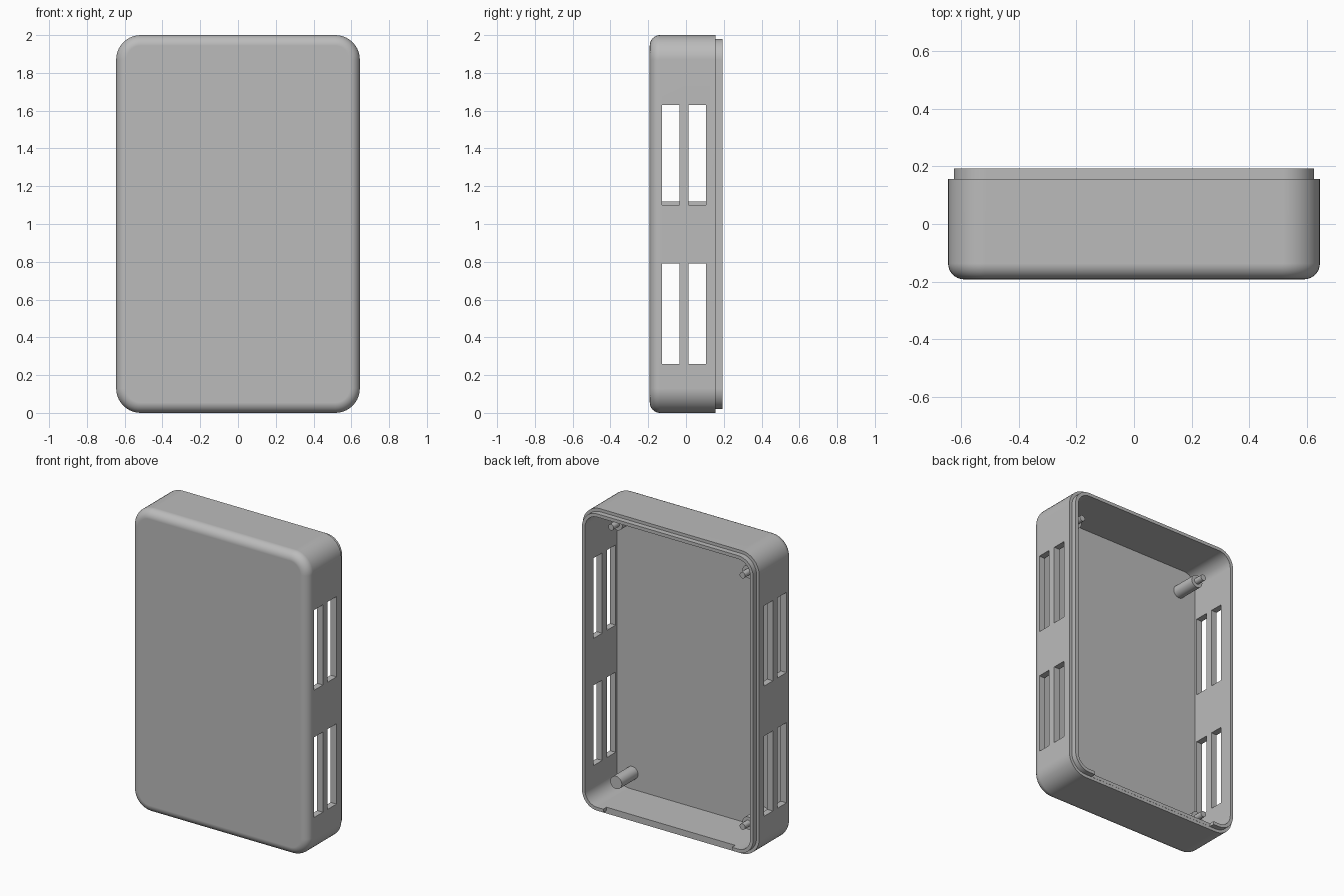
import bpy, bmesh, math
from mathutils import Matrix, Vector

cube = bpy.data.objects.get("Cube")
if cube:
    bpy.data.objects.remove(cube, do_unlink=True)

HALF_W, HEIGHT, CORNER = 0.645, 2.0, 0.13
FRONT, RIM, LIP, FLOOR = -0.192, 0.157, 0.192, -0.14
STEP, WALL, FILLET = 0.02, 0.042, 0.055

grey = bpy.data.materials.new("grey plastic")
grey.use_nodes = True
grey.diffuse_color = (0.5, 0.5, 0.5, 1)
grey.node_tree.nodes["Principled BSDF"].inputs["Base Color"].default_value = (0.5, 0.5, 0.5, 1)


def make_object(name, bm):
    bmesh.ops.recalc_face_normals(bm, faces=bm.faces)
    mesh = bpy.data.meshes.new(name)
    bm.to_mesh(mesh)
    bm.free()
    mesh.materials.append(grey)
    obj = bpy.data.objects.new(name, mesh)
    bpy.context.collection.objects.link(obj)
    return obj


def select(obj):
    bpy.ops.object.select_all(action='DESELECT')
    obj.select_set(True)
    bpy.context.view_layer.objects.active = obj


def ring(bm, inset, y, steps=10):
    """Rounded rectangle outline in the xz plane."""
    radius = CORNER - inset
    cx, cz = HALF_W - CORNER, HEIGHT / 2 - CORNER
    verts = []
    for quarter, (sx, sz) in enumerate([(1, 1), (-1, 1), (-1, -1), (1, -1)]):
        for i in range(steps + 1):
            a = (quarter + i / steps) * math.pi / 2
            verts.append(bm.verts.new((sx * cx + radius * math.cos(a), y,
                                       HEIGHT / 2 + sz * cz + radius * math.sin(a))))
    return verts


def box(bm, low, high):
    low, high = Vector(low), Vector(high)
    matrix = Matrix.Translation((low + high) / 2) @ Matrix.Diagonal((*(high - low), 1))
    bmesh.ops.create_cube(bm, size=1, matrix=matrix)


def rod(bm, x, z, radius, y0, y1):
    matrix = Matrix.Translation((x, (y0 + y1) / 2, z)) @ Matrix.Rotation(math.pi / 2, 4, 'X')
    bmesh.ops.create_cone(bm, cap_ends=True, segments=32, radius1=radius,
                          radius2=radius, depth=y1 - y0, matrix=matrix)


# Shell: filleted front, outer wall, stepped lip, inner wall and floor
profile = []
for i in range(9):
    a = i / 8 * math.pi / 2
    profile.append((FILLET * (1 - math.sin(a)), FRONT + FILLET * (1 - math.cos(a))))
profile += [(0, RIM), (STEP, RIM), (STEP, LIP), (WALL, LIP), (WALL, FLOOR)]

bm = bmesh.new()
rings = [ring(bm, inset, y) for inset, y in profile]
for lower, upper in zip(rings, rings[1:]):
    for i in range(len(lower)):
        j = (i + 1) % len(lower)
        bm.faces.new((lower[i], lower[j], upper[j], upper[i]))
bm.faces.new(rings[0])
bm.faces.new(rings[-1])
shell = make_object("case_shell", bm)

# Side vents and the gap in the lower lip
bm = bmesh.new()
for side, upper_start in ((1, 1.10), (-1, 1.12)):
    for y0, y1 in ((-0.127, -0.035), (0.014, 0.106)):
        for z0, z1 in ((0.26, 0.79), (upper_start, upper_start + 0.53)):
            xs = sorted((side * 0.55, side * 0.75))
            box(bm, (xs[0], y0, z0), (xs[1], y1, z1))
box(bm, (-0.47, RIM + 0.001, -0.1), (0.47, 0.3, 0.06))
cutter = make_object("vent_cutter", bm)
cutter.hide_render = True
cut = shell.modifiers.new("vents", 'BOOLEAN')
cut.operation = 'DIFFERENCE'
cut.solver = 'EXACT'
cut.object = cutter
select(shell)
bpy.ops.object.modifier_apply(modifier=cut.name)
bpy.data.objects.remove(cutter, do_unlink=True)

# Inner standoffs, three of them tipped with a locating pin
posts = [("upper_left_post", 0.485, 1.86, True), ("upper_right_post", -0.475, 1.80, True),
         ("lower_right_post", -0.475, 0.14, True), ("lower_left_post", 0.49, 0.15, False)]
parts = [shell]
for name, x, z, pinned in posts:
    bm = bmesh.new()
    rod(bm, x, z, 0.042, FLOOR - 0.01, 0.03)
    if pinned:
        rod(bm, x, z, 0.02, 0.02, 0.09)
    parts.append(make_object(name, bm))

# Smooth rounded surfaces, keeping edges crisp and large faces flat
for obj in parts:
    select(obj)
    bpy.ops.object.shade_smooth_by_angle(angle=math.radians(30))
    weighted = obj.modifiers.new("flat_faces", 'WEIGHTED_NORMAL')
    weighted.keep_sharp = True
